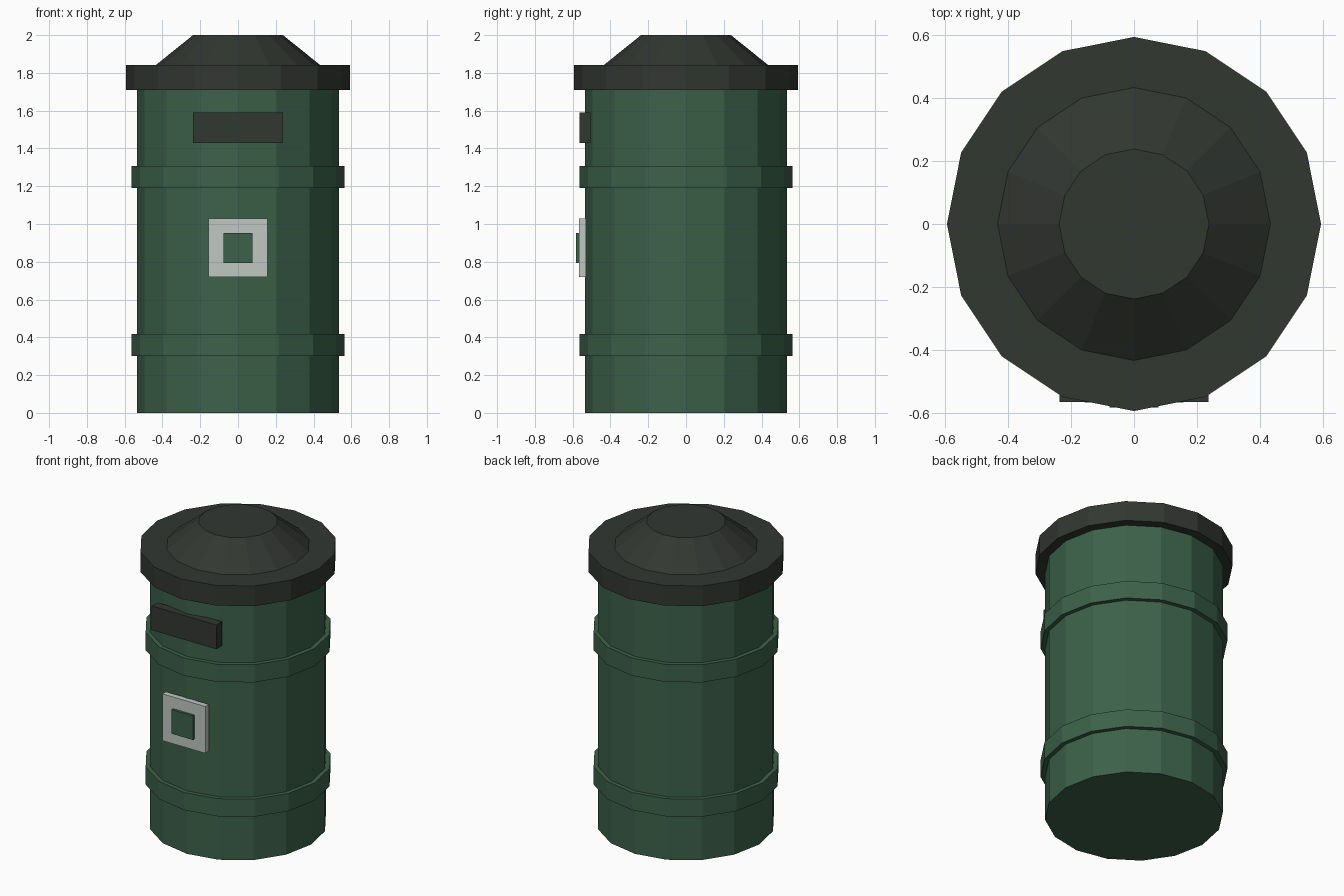
import bpy
import bmesh
from math import cos, sin, tau

if "Cube" in bpy.data.objects:
    bpy.data.objects.remove(bpy.data.objects["Cube"])

SIDES = 16


def material(name, rgb):
    mat = bpy.data.materials.new(name)
    mat.use_nodes = True
    mat.diffuse_color = (*rgb, 1)
    mat.node_tree.nodes["Principled BSDF"].inputs["Base Color"].default_value = (*rgb, 1)
    return mat


green = material("dark green", (0.045, 0.12, 0.068))
charcoal = material("charcoal", (0.032, 0.038, 0.031))
grey = material("pale grey", (0.53, 0.58, 0.54))


def finish(bm, name, mat):
    bmesh.ops.recalc_face_normals(bm, faces=bm.faces)
    mesh = bpy.data.meshes.new(name)
    bm.to_mesh(mesh)
    bm.free()
    mesh.materials.append(mat)
    obj = bpy.data.objects.new(name, mesh)
    bpy.context.collection.objects.link(obj)
    return obj


def drum(name, profile, mat):
    """Closed faceted solid through (radius, height) rings."""
    bm = bmesh.new()
    rings = [[bm.verts.new((r * cos(tau * i / SIDES), r * sin(tau * i / SIDES), z))
              for i in range(SIDES)] for r, z in profile]
    for low, high in zip(rings, rings[1:]):
        for i in range(SIDES):
            j = (i + 1) % SIDES
            bm.faces.new((low[i], low[j], high[j], high[i]))
    bm.faces.new(rings[0])
    bm.faces.new(rings[-1])
    return finish(bm, name, mat)


def block(name, half_width, y_range, z_range, mat):
    """Box centred on x = 0."""
    bm = bmesh.new()
    bmesh.ops.create_cube(bm, size=1)
    for v in bm.verts:
        v.co = (2 * half_width * v.co.x, y_range[v.co.y > 0], z_range[v.co.z > 0])
    return finish(bm, name, mat)


# Body and its two raised bands
drum("body", [(0.535, 0), (0.535, 1.75)], green)
for name, z in (("lower_band", 0.3), ("upper_band", 1.19)):
    drum(name, [(0.563, z), (0.563, z + 0.117)], green)

# Lid: wide rim with a truncated cone on top
drum("lid_rim", [(0.594, 1.71), (0.594, 1.843)], charcoal)
drum("lid_cap", [(0.437, 1.84), (0.238, 2.0)], charcoal)

# Slot and notice plate on the front
block("slot", 0.237, (-0.565, -0.505), (1.43, 1.59), charcoal)
block("notice_plate", 0.157, (-0.567, -0.53), (0.72, 1.03), grey)
block("notice_panel", 0.078, (-0.583, -0.55), (0.793, 0.953), green)
